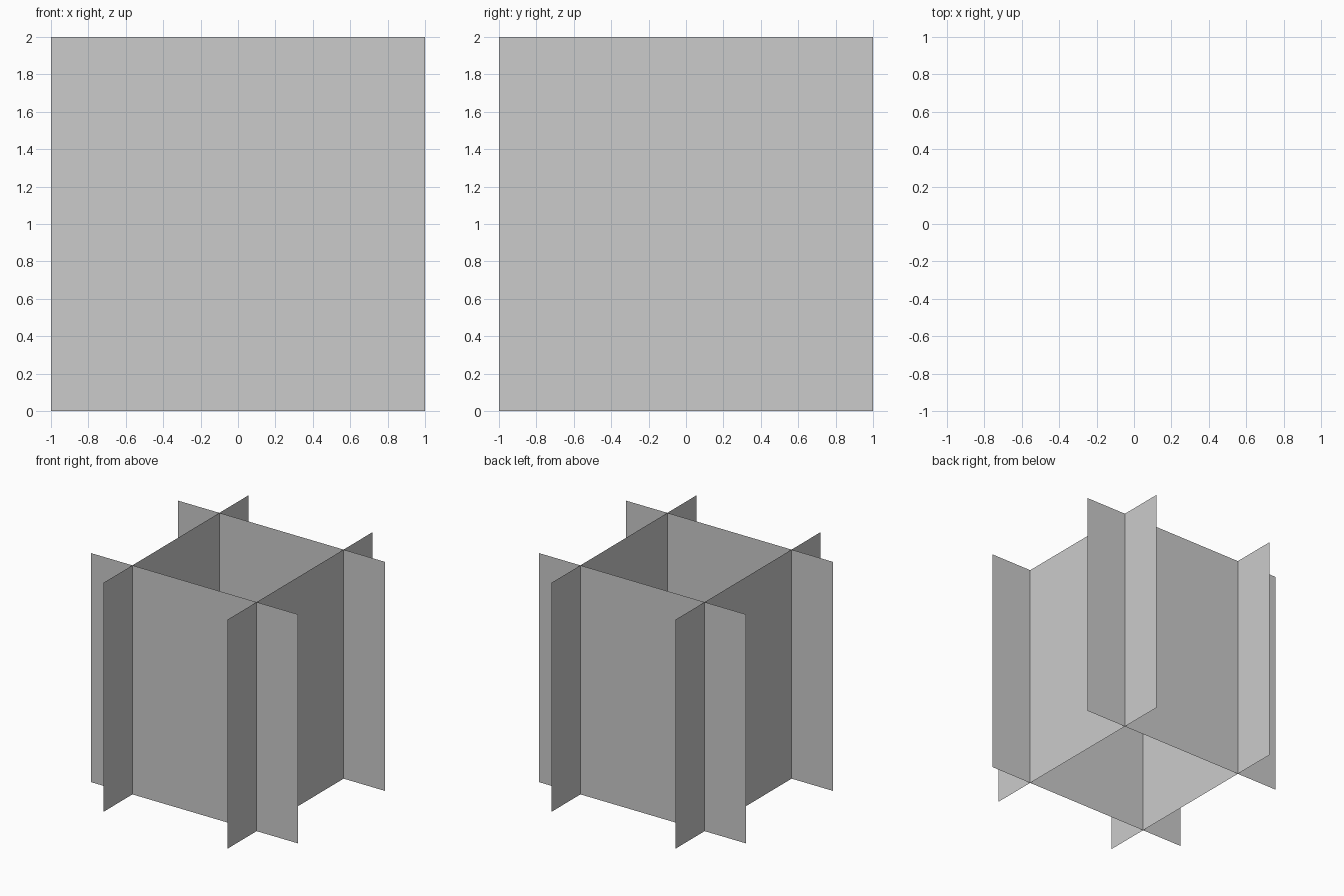
import bpy
from math import pi

if "Cube" in bpy.data.objects:
    bpy.data.objects.remove(bpy.data.objects["Cube"])

SIZE = 2.0     # width and height of each sheet
OFFSET = 0.6   # distance of each sheet from the centre


def sheet(name, x, y, turn):
    """Upright, infinitely thin square standing on the ground."""
    bpy.ops.mesh.primitive_plane_add(
        size=SIZE, location=(x, y, SIZE / 2), rotation=(pi / 2, 0, turn))
    bpy.context.object.name = name


# Two crossing pairs of sheets
for label, side in (("front", -1), ("back", 1)):
    sheet(label + "_sheet", 0, side * OFFSET, 0)
for label, side in (("left", -1), ("right", 1)):
    sheet(label + "_sheet", side * OFFSET, 0, pi / 2)
